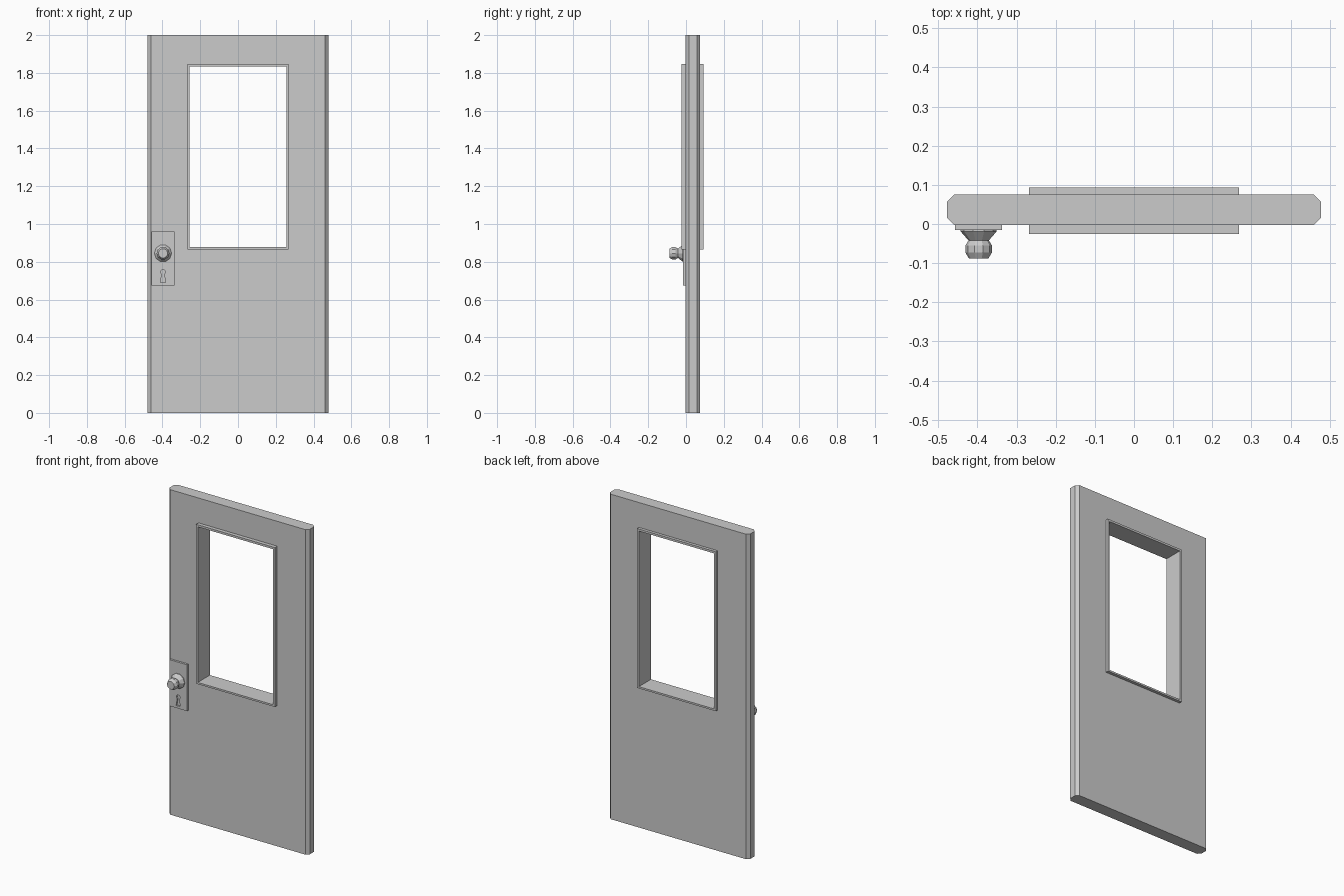
import bpy, bmesh, math
from mathutils import Matrix

if "Cube" in bpy.data.objects:
    bpy.data.objects.remove(bpy.data.objects["Cube"])


def extrude_profile(name, pts, vec, to3d):
    """Extrude a closed 2D outline along vec."""
    bm = bmesh.new()
    face = bm.faces.new([bm.verts.new(to3d(*p)) for p in pts])
    ext = bmesh.ops.extrude_face_region(bm, geom=[face])
    verts = [g for g in ext["geom"] if isinstance(g, bmesh.types.BMVert)]
    bmesh.ops.translate(bm, verts=verts, vec=vec)
    bmesh.ops.recalc_face_normals(bm, faces=bm.faces)
    return add_object(name, bm)


def add_object(name, bm):
    me = bpy.data.meshes.new(name)
    bm.to_mesh(me)
    bm.free()
    ob = bpy.data.objects.new(name, me)
    bpy.context.collection.objects.link(ob)
    return ob


def panel(name, pts, y0, y1):
    """Slab with an x-z outline between two depths."""
    return extrude_profile(name, pts, (0, y1 - y0, 0), lambda x, z: (x, y0, z))


def rect(x0, x1, z0, z1):
    return [(x0, z0), (x1, z0), (x1, z1), (x0, z1)]


def cut(ob, cutter):
    mod = ob.modifiers.new("opening", "BOOLEAN")
    mod.operation = "DIFFERENCE"
    mod.solver = "EXACT"
    mod.object = cutter
    cutter.hide_render = True
    cutter.hide_set(True)


# Door slab: chamfered plan outline with a window opening
half = [(0.46, -0.002), (0.478, 0.016), (0.478, 0.057), (0.46, 0.075)]
plan = half + [(-x, y) for x, y in reversed(half)]
door = extrude_profile("door_slab", plan, (0, 0, 2), lambda x, y: (x, y, 0))
cut(door, panel("door_cutter", rect(-0.262, 0.262, 0.872, 1.84), -0.2, 0.2))

# Window frame passing through the slab
frame = panel("window_frame", rect(-0.268, 0.268, 0.866, 1.847), -0.025, 0.093)
cut(frame, panel("frame_cutter", rect(-0.256, 0.256, 0.877, 1.834), -0.2, 0.2))

# Lock plate with keyhole
KX = -0.397
plate = panel("lock_plate", rect(-0.457, -0.337, 0.675, 0.96), -0.015, -0.001)
arc = [math.radians(-60 + 300 * i / 8) for i in range(9)]
keyhole = [(KX + 0.013 * math.cos(a), 0.745 + 0.013 * math.sin(a)) for a in arc]
keyhole += [(KX - 0.014, 0.69), (KX + 0.014, 0.69)]
cut(plate, panel("keyhole_cutter", keyhole, -0.1, -0.006))

# Turned door knob: (radius, y) profile spun around its axis
SIDES = 10
profile = [(0.046, -0.014), (0.046, -0.019), (0.026, -0.042), (0.034, -0.055),
           (0.034, -0.073), (0.025, -0.088)]
bm = bmesh.new()
rings = []
for r, y in profile:
    angles = [2 * math.pi * i / SIDES for i in range(SIDES)]
    rings.append([bm.verts.new((KX + r * math.cos(a), y, 0.845 + r * math.sin(a)))
                  for a in angles])
for a, b in zip(rings, rings[1:]):
    for i in range(SIDES):
        j = (i + 1) % SIDES
        bm.faces.new((a[i], a[j], b[j], b[i]))
bm.faces.new(rings[0])
bm.faces.new(rings[-1])
bmesh.ops.recalc_face_normals(bm, faces=bm.faces)
add_object("door_knob", bm)
